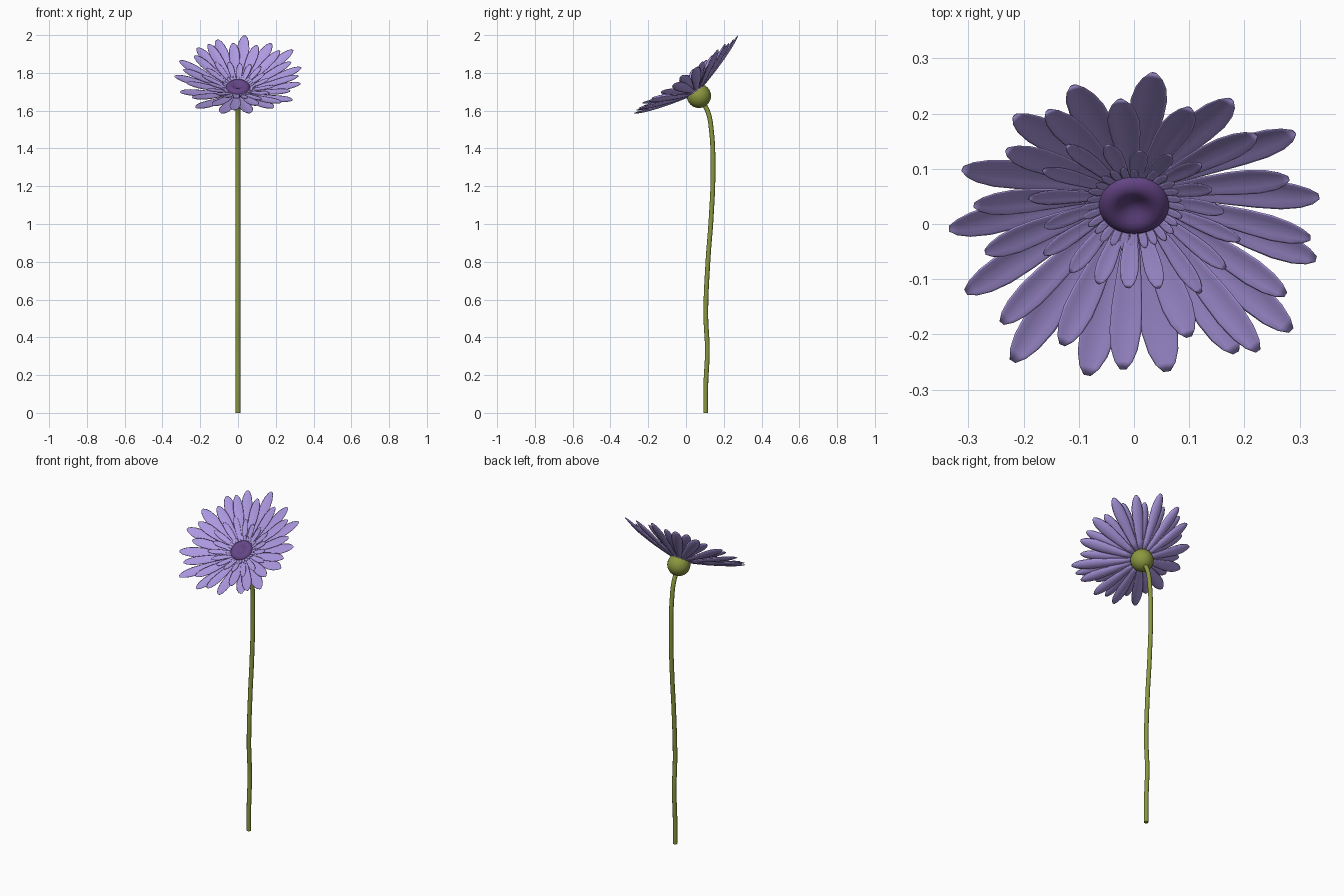
import bpy, bmesh, math, random
from mathutils import Matrix, Vector

if "Cube" in bpy.data.objects:
    bpy.data.objects.remove(bpy.data.objects["Cube"])

random.seed(4)
TILT = math.radians(36.5)
HEAD = Matrix.Translation((0, 0.05, 1.703)) @ Matrix.Rotation(TILT, 4, 'X')


def material(name, rgb):
    m = bpy.data.materials.new(name)
    m.diffuse_color = (*rgb, 1)
    m.use_nodes = True
    m.node_tree.nodes["Principled BSDF"].inputs["Base Color"].default_value = m.diffuse_color
    return m


LILAC = material("lilac", (0.42, 0.32, 0.76))
PURPLE = material("purple", (0.13, 0.06, 0.24))
GREEN = material("green", (0.26, 0.31, 0.05))


def finish(name, bm, mat, matrix=None):
    bmesh.ops.recalc_face_normals(bm, faces=bm.faces)
    for f in bm.faces:
        f.smooth = True
    me = bpy.data.meshes.new(name)
    bm.to_mesh(me)
    bm.free()
    me.materials.append(mat)
    ob = bpy.data.objects.new(name, me)
    if matrix:
        ob.matrix_world = matrix
    bpy.context.collection.objects.link(ob)
    return ob


# Petal: closed tapered blade, shallow lengthwise groove, curving up to its tip
def add_petal(bm, angle, r0, r1, h0, h1, width, thick):
    rot = Matrix.Rotation(angle, 4, 'Z')
    shape = [(0, .34), (.2, .56), (.4, .78), (.6, .96), (.75, 1.0),
             (.87, .84), (.95, .56), (1, .2)]
    rings = []
    for t, w in shape:
        r = r0 + (r1 - r0) * t
        h = h0 + (h1 - h0) * (0.8 * t + 0.2 * t * t)
        ring = []
        for k in range(12):
            a = 2 * math.pi * k / 12
            s = math.cos(a)
            y = s * w * width / 2
            z = h + math.sin(a) * thick / 2 * min(1, w + .2) + 0.14 * width * w * (s * s - .5)
            ring.append(bm.verts.new(rot @ Vector((r, y, z))))
        rings.append(ring)
    for a, b in zip(rings, rings[1:]):
        for k in range(12):
            bm.faces.new((a[k], a[(k + 1) % 12], b[(k + 1) % 12], b[k]))
    bm.faces.new(rings[0])
    bm.faces.new(rings[-1])


# Large petals, aimed at their tip positions as seen from above
tips = [(.035, .275), (.10, .21), (.175, .225), (.22, .165), (.29, .17), (.28, .085),
        (.335, .05), (.32, -.02), (.33, -.065), (.275, -.125), (.285, -.19),
        (.225, -.22), (.185, -.235), (.10, -.21), (.06, -.27), (-.02, -.26),
        (-.085, -.275), (-.13, -.22), (-.22, -.245), (-.24, -.175), (-.305, -.125),
        (-.27, -.055), (-.335, -.01), (-.29, .035), (-.31, .10), (-.23, .135),
        (-.215, .195), (-.155, .21), (-.11, .25), (-.025, .225)]
outer, middle = bmesh.new(), bmesh.new()
for i, (x, y) in enumerate(tips):
    v = (y + 0.01) / math.cos(TILT)
    ang, r = math.atan2(v, x), math.hypot(x, v)
    if i % 2 == 0:
        add_petal(outer, ang, .035, r, -.004, .29 * r, .066, .009)
    else:
        add_petal(middle, ang, .035, r, .006, .34 * r, .058, .009)
finish("outer_petals", outer, LILAC, HEAD)
finish("middle_petals", middle, LILAC, HEAD)

# Short inner petals and the tiny ring around the centre
inner, tiny = bmesh.new(), bmesh.new()
for i in range(18):
    add_petal(inner, 2 * math.pi * (i + .3) / 18, .035, random.uniform(.15, .21),
              .012, .068, .034, .007)
for i in range(28):
    add_petal(tiny, 2 * math.pi * i / 28, .04, random.uniform(.085, .097),
              .018, .036, .016, .006)
finish("inner_petals", inner, LILAC, HEAD)
finish("tiny_petals", tiny, LILAC, HEAD)


# Flower centre: turned cushion with a dimple
def lathe(name, profile, mat, matrix):
    bm = bmesh.new()
    vs = [bm.verts.new((r, 0, z)) for r, z in profile]
    es = [bm.edges.new(p) for p in zip(vs, vs[1:])]
    bmesh.ops.spin(bm, geom=vs + es, cent=(0, 0, 0), axis=(0, 0, 1),
                   angle=2 * math.pi, steps=40, use_duplicate=False)
    bmesh.ops.remove_doubles(bm, verts=bm.verts, dist=1e-5)
    return finish(name, bm, mat, matrix)


lathe("flower_centre",
      [(0, -.005), (.045, -.005), (.059, .005), (.065, .018), (.063, .029),
       (.055, .038), (.043, .042), (.032, .040), (.022, .034), (.011, .029), (0, .027)],
      PURPLE, HEAD)

# Green bulb behind the petals, flattened where the petals sit
R = .064
lathe("bulb", [(R * math.sin(a), -R * math.cos(a) - .031) for a in
               [math.radians(d) for d in range(0, 121, 10)]] + [(0, .001)],
      GREEN, HEAD)

# Stem: gently wavy tube
cu = bpy.data.curves.new("stem_path", 'CURVE')
cu.dimensions = '3D'
cu.bevel_depth = .0125
cu.bevel_resolution = 4
cu.use_fill_caps = True
path = [(.104, 0), (.105, .15), (.113, .33), (.105, .52), (.116, .8), (.133, 1.03),
        (.143, 1.28), (.134, 1.5), (.117, 1.59), (.078, 1.665)]
sp = cu.splines.new('BEZIER')
sp.bezier_points.add(len(path) - 1)
for p, (y, z) in zip(sp.bezier_points, path):
    p.co = (0, y, z)
    p.handle_left_type = p.handle_right_type = 'AUTO'
cu.materials.append(GREEN)
stem = bpy.data.objects.new("stem", cu)
bpy.context.collection.objects.link(stem)
